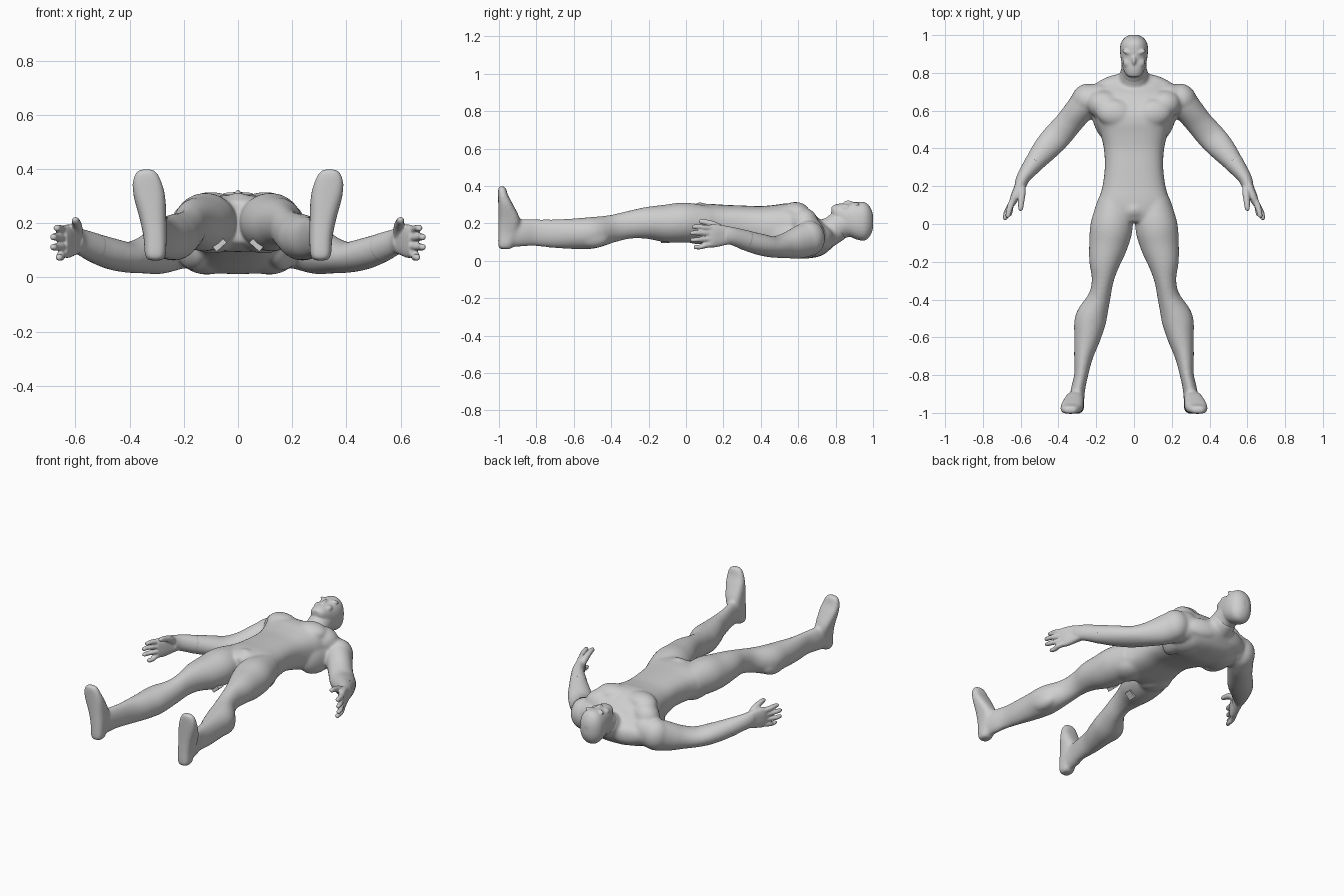
import bpy, bmesh, math
from mathutils import Vector, Matrix

skin = bpy.data.materials.new("plain_grey")
skin.diffuse_color = (0.62, 0.62, 0.62, 1)


def spline(p0, p1, p2, p3, t):
    return [0.5 * (2*b + (c-a)*t + (2*a-5*b+4*c-d)*t*t + (3*b-a-3*c+d)*t**3)
            for a, b, c, d in zip(p0, p1, p2, p3)]


def loft(bm, secs, axis=None, up=(0, 0, 1), power=2.0, side=1, steps=4, n=28):
    """Closed skin through sections (x, y, z, half width, half thickness)."""
    up = Vector(up)
    pts = []
    for i in range(len(secs) - 1):
        q = [secs[max(0, min(len(secs) - 1, i + k))] for k in (-1, 0, 1, 2)]
        pts += [spline(*q, j / steps) for j in range(steps)]
    pts.append(list(secs[-1]))
    centres = [Vector(p[:3]) for p in pts]
    rings = []
    for i, p in enumerate(pts):
        tan = centres[min(i + 1, len(pts) - 1)] - centres[max(i - 1, 0)]
        tan = Vector(axis) if axis else tan.normalized()
        wide = tan.cross(up).normalized()
        thick = wide.cross(tan)
        ring = []
        for k in range(n):
            c, s = math.cos(math.tau * k / n), math.sin(math.tau * k / n)
            u = math.copysign(abs(c) ** (2 / power), c) * max(p[3], 0.004)
            v = math.copysign(abs(s) ** (2 / power), s) * max(p[4], 0.004)
            co = centres[i] + wide * u + thick * v
            ring.append(bm.verts.new((co.x * side, co.y, co.z)))
        rings.append(ring)
    for a, b in zip(rings, rings[1:]):
        for k in range(n):
            bm.faces.new((a[k], a[(k + 1) % n], b[(k + 1) % n], b[k]))
    bm.faces.new(rings[0][::-1])
    bm.faces.new(rings[-1])


def blob(bm, centre, radii, side=1, turn=0.0):
    """Ellipsoid muscle, turned about z."""
    x, y, z = centre
    m = (Matrix.Translation((x * side, y, z)) @ Matrix.Rotation(math.radians(turn) * side, 4, 'Z')
         @ Matrix.Diagonal((*radii, 1)))
    bmesh.ops.create_uvsphere(bm, u_segments=28, v_segments=16, radius=1, matrix=m)


def spans(rows):
    """Rows (y, half width, low z, high z) to centred sections."""
    return [(0, y, (lo + hi) / 2, w, (hi - lo) / 2) for y, w, lo, hi in rows]


def fuse(bm, name, voxel, rounds):
    """Fuse overlapping parts into one smooth skin."""
    bmesh.ops.recalc_face_normals(bm, faces=bm.faces)
    mesh = bpy.data.meshes.new(name)
    bm.to_mesh(mesh)
    bm.free()
    ob = bpy.data.objects.new(name, mesh)
    bpy.context.collection.objects.link(ob)
    mesh.materials.append(skin)
    rm = ob.modifiers.new("fuse", 'REMESH')
    rm.mode, rm.voxel_size, rm.use_smooth_shade = 'VOXEL', voxel, True
    sm = ob.modifiers.new("soften", 'SMOOTH')
    sm.factor, sm.iterations = 0.5, rounds


# Head
head = bmesh.new()
loft(head, spans([(0.777, 0.022, 0.25, 0.288), (0.79, 0.042, 0.225, 0.298),
                  (0.82, 0.057, 0.18, 0.306), (0.86, 0.067, 0.14, 0.308),
                  (0.91, 0.074, 0.115, 0.315), (0.95, 0.072, 0.108, 0.315),
                  (0.975, 0.060, 0.122, 0.300), (0.993, 0.040, 0.15, 0.27),
                  (1.001, 0.018, 0.18, 0.24)]), axis=(0, 1, 0), power=2.3)
# Neck inside the head
loft(head, [(0, 0.70, 0.125, 0.085, 0.075), (0, 0.76, 0.15, 0.075, 0.072),
            (0, 0.82, 0.19, 0.068, 0.075), (0, 0.88, 0.21, 0.065, 0.08)])
# Nose and brows
blob(head, (0, 0.868, 0.306), (0.012, 0.028, 0.018))
for s in (1, -1):
    blob(head, (0.03, 0.908, 0.303), (0.036, 0.012, 0.012), s, 18)
    blob(head, (0.03, 0.855, 0.285), (0.028, 0.030, 0.019), s)
fuse(head, "head", 0.005, 8)

# Torso
body = bmesh.new()
loft(body, spans([(0.01, 0.08, 0.13, 0.28), (0.05, 0.15, 0.11, 0.30), (0.12, 0.185, 0.095, 0.305),
                  (0.20, 0.167, 0.095, 0.30), (0.30, 0.155, 0.095, 0.296),
                  (0.40, 0.160, 0.07, 0.293), (0.48, 0.180, 0.045, 0.300),
                  (0.54, 0.202, 0.025, 0.308), (0.60, 0.214, 0.012, 0.300),
                  (0.68, 0.205, 0.016, 0.255), (0.735, 0.18, 0.033, 0.20),
                  (0.775, 0.11, 0.065, 0.18), (0.80, 0.075, 0.09, 0.18)]),
     axis=(0, 1, 0), power=2.6)
# Neck base and groin
loft(body, [(0, 0.66, 0.12, 0.10, 0.09), (0, 0.74, 0.142, 0.085, 0.08),
            (0, 0.82, 0.185, 0.07, 0.074)])
blob(body, (0, 0.075, 0.265), (0.06, 0.05, 0.048))

for s in (1, -1):
    # Chest, back and shoulder muscles
    blob(body, (0.10, 0.585, 0.26), (0.10, 0.075, 0.055), s, 10)
    blob(body, (0.15, 0.625, 0.20), (0.10, 0.08, 0.085), s, 20)
    blob(body, (0.165, 0.55, 0.12), (0.052, 0.12, 0.095), s, -18)
    blob(body, (0.115, 0.62, 0.082), (0.10, 0.12, 0.072), s, 10)
    blob(body, (0.11, 0.745, 0.115), (0.11, 0.042, 0.06), s, -17)
    blob(body, (0.25, 0.66, 0.12), (0.080, 0.086, 0.095), s, 35)
    blob(body, (0.19, 0.68, 0.13), (0.09, 0.065, 0.09), s, -10)
    # Buttock
    blob(body, (0.095, 0.075, 0.15), (0.09, 0.11, 0.062), s)
    # Leg
    loft(body, [(0.105, 0.13, 0.20, 0.085, 0.09), (0.117, 0.0, 0.205, 0.112, 0.107),
                (0.134, -0.1, 0.20, 0.105, 0.102), (0.155, -0.2, 0.203, 0.084, 0.087),
                (0.166, -0.3, 0.193, 0.058, 0.075), (0.184, -0.39, 0.173, 0.060, 0.074),
                (0.228, -0.5, 0.150, 0.084, 0.085), (0.247, -0.6, 0.145, 0.071, 0.082),
                (0.267, -0.7, 0.145, 0.051, 0.077), (0.280, -0.8, 0.150, 0.037, 0.072),
                (0.297, -0.88, 0.150, 0.038, 0.074), (0.305, -0.96, 0.145, 0.040, 0.075)], side=s)
    # Kneecap, inner thigh and calf muscles
    blob(body, (0.178, -0.36, 0.222), (0.036, 0.05, 0.032), s, 8)
    blob(body, (0.125, -0.2, 0.20), (0.045, 0.08, 0.055), s, 10)
    blob(body, (0.262, -0.50, 0.12), (0.047, 0.09, 0.053), s, 8)
    # Foot, heel to toe with a flat sole
    loft(body, [(0.305, -0.965, 0.062, 0.022, 0.025), (0.305, -0.965, 0.078, 0.038, 0.039),
                (0.306, -0.952, 0.15, 0.043, 0.052), (0.314, -0.945, 0.22, 0.050, 0.058),
                (0.327, -0.964, 0.30, 0.059, 0.040), (0.335, -0.978, 0.35, 0.055, 0.027),
                (0.338, -0.983, 0.384, 0.042, 0.022), (0.338, -0.985, 0.399, 0.026, 0.016)],
         axis=(0, 0, 1), up=(0, 1, 0), power=2.8, side=s)
    # Arm
    arm = [(0.17, 0.67, 0.12, 0.06, 0.08), (0.245, 0.648, 0.115, 0.080, 0.092),
           (0.297, 0.595, 0.096, 0.075, 0.086), (0.348, 0.532, 0.081, 0.072, 0.068),
           (0.405, 0.467, 0.074, 0.075, 0.057), (0.463, 0.403, 0.086, 0.070, 0.058),
           (0.527, 0.325, 0.108, 0.053, 0.055), (0.583, 0.25, 0.132, 0.037, 0.048),
           (0.602, 0.205, 0.138, 0.032, 0.050)]
    loft(body, arm, side=s)

    # Hand with the wrist
    hand = bmesh.new()
    loft(hand, arm[-3:], side=s)
    loft(hand, [(0.59, 0.235, 0.135, 0.03, 0.045), (0.61, 0.19, 0.136, 0.026, 0.056),
                (0.632, 0.14, 0.133, 0.023, 0.062), (0.645, 0.105, 0.13, 0.016, 0.054)],
         side=s, power=2.6)
    # Fingers
    for x, y, z, z0 in ((0.668, 0.034, 0.182, 0.173), (0.681, 0.021, 0.149, 0.145),
                        (0.681, 0.025, 0.112, 0.116), (0.660, 0.042, 0.074, 0.09)):
        loft(hand, [(0.63, 0.15, z0, 0.016, 0.015), (0.653, 0.10, (z + z0) / 2, 0.017, 0.015),
                    (x - 0.006, y + 0.035, z, 0.015, 0.013), (x, y + 0.008, z, 0.013, 0.012),
                    (x, y, z, 0.008, 0.008)], side=s, n=14)
    # Thumb
    loft(hand, [(0.595, 0.205, 0.155, 0.022, 0.024), (0.594, 0.16, 0.187, 0.02, 0.02),
                (0.598, 0.11, 0.205, 0.016, 0.016), (0.60, 0.08, 0.21, 0.013, 0.013),
                (0.60, 0.07, 0.21, 0.007, 0.007)], side=s, n=14)
    fuse(hand, "right_hand" if s > 0 else "left_hand", 0.005, 4)

fuse(body, "body", 0.0065, 28)

# Small pouches strapped behind the thighs
for s, name in ((1, "right_thigh_pouch"), (-1, "left_thigh_pouch")):
    bpy.ops.mesh.primitive_cube_add(size=1, location=(s * 0.07, -0.11, 0.123),
                                    rotation=(0, math.radians(42) * s, 0))
    pouch = bpy.context.object
    pouch.name = name
    pouch.scale = (0.05, 0.045, 0.03)
    pouch.data.materials.append(skin)
    bevel = pouch.modifiers.new("bevel", 'BEVEL')
    bevel.width = 0.004
